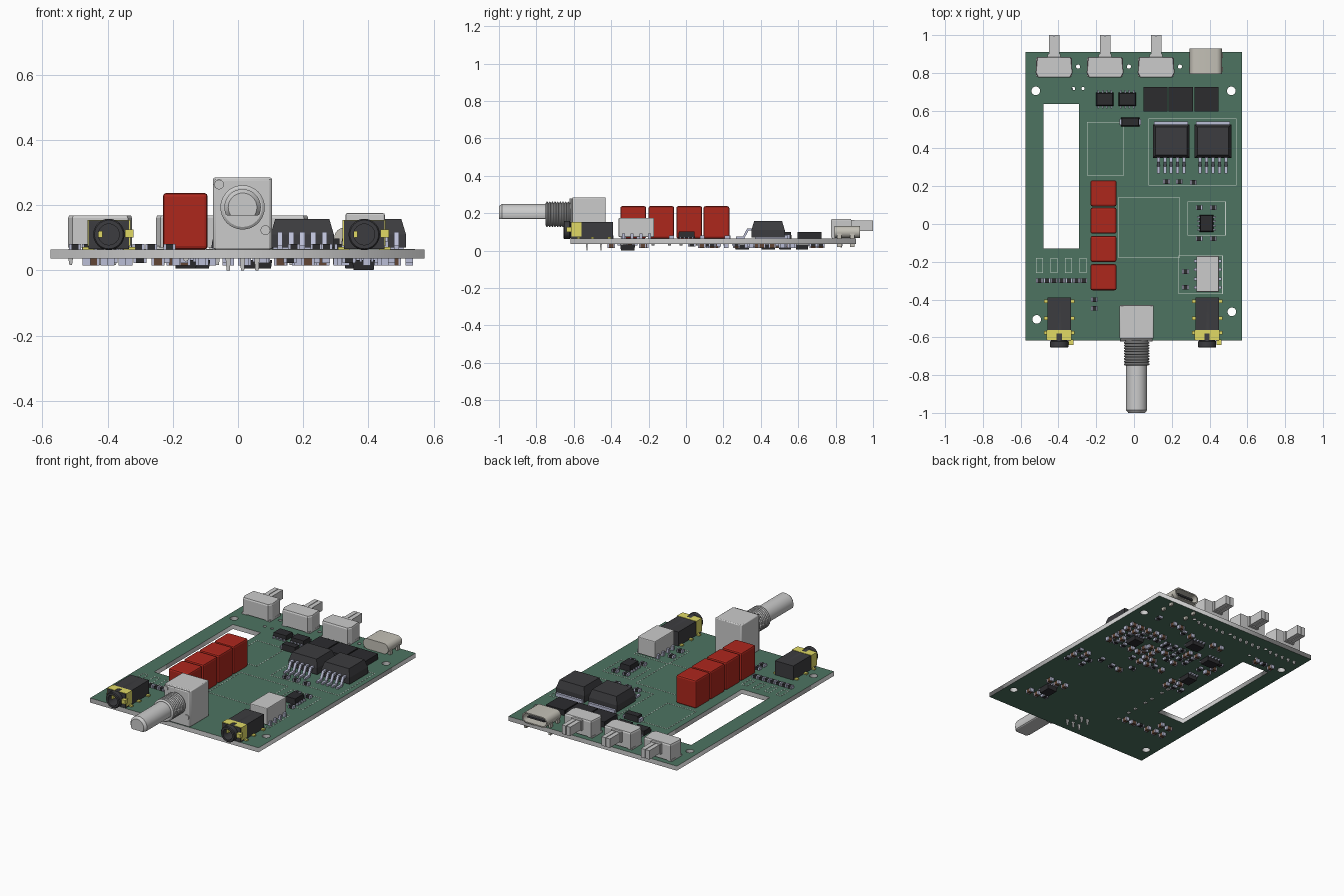
import bpy, bmesh, math, random

if "Cube" in bpy.data.objects:
    bpy.data.objects.remove(bpy.data.objects["Cube"])
random.seed(4)
TOP, BOT = 0.064, 0.036
COL = dict(red=(.42, .02, .012), black=(.025, .025, .028), dark=(.045, .045, .05), yellow=(.75, .7, .13),
           lead=(.5, .52, .68), brown=(.12, .06, .035), silk=(.6, .66, .62), green=(.075, .175, .12),
           beige=(.55, .53, .47))
MATS, PARTS = {}, {}


def mat(c):
    if c not in MATS:
        MATS[c] = bpy.data.materials.new(c)
        MATS[c].diffuse_color = (*COL[c], 1)
    return MATS[c]


def loft(part, rings):
    # skin successive rings of points and cap both ends
    bm = PARTS.setdefault(part, bmesh.new())
    vs = [[bm.verts.new(p) for p in r] for r in rings]
    n = len(vs[0])
    fs = [bm.faces.new(vs[0]), bm.faces.new(vs[-1])]
    for a, b in zip(vs, vs[1:]):
        fs += [bm.faces.new((a[i], a[(i + 1) % n], b[(i + 1) % n], b[i])) for i in range(n)]
    bmesh.ops.recalc_face_normals(bm, faces=fs)


def rect(x0, x1, y0, y1, z):
    return [(x0, y0, z), (x1, y0, z), (x1, y1, z), (x0, y1, z)]


def box(part, x0, x1, y0, y1, z0, z1, i=0):
    loft(part, [rect(x0, x1, y0, y1, z0), rect(x0 + i, x1 - i, y0 + i, y1 - i, z1)])


def circ(cx, cz, r, y, flat=-9, n=32):
    a = [2 * math.pi * k / n for k in range(n)]
    return [(cx + r * math.cos(t), y, cz + max(r * math.sin(t), flat)) for t in a]


def square(cx, cz, hx, hz, y, n=32):
    out = []
    for k in range(n):
        c, s = math.cos(2 * math.pi * k / n), math.sin(2 * math.pi * k / n)
        m = max(abs(c), abs(s))
        out.append((cx + hx * c / m, y, cz + hz * s / m))
    return out


def stadium(cx, cz, hw, r, y):
    return [(cx + math.copysign(hw - r, p[0]) + p[0], y, cz + p[2])
            for p in circ(0, 0, r, 0, n=30)]


def surf(side):
    return TOP if side > 0 else BOT


def chip(cx, cy, side=1, along_x=True, kind="black", l=.036, w=.026, h=.017):
    # small two-terminal component
    z = surf(side)
    for name, a, b in ((kind, -.3, .3), ("lead", -.5, -.3), ("lead", .3, .5)):
        g = 0 if name == "lead" else .001
        u, v = ((a * l, b * l), (-w / 2 + g, w / 2 - g))
        if not along_x:
            u, v = v, u
        box(("upper_" if side > 0 else "lower_") + "chip_" + name,
            cx + u[0], cx + u[1], cy + v[0], cy + v[1], z, z + side * (h - g))


def ic(cx, cy, w, d, side=1, pins_y=True, h=.03, n=4):
    # small outline package with two rows of leads
    z = surf(side)
    box("ic_bodies_black", cx - w / 2, cx + w / 2, cy - d / 2, cy + d / 2, z + side * .004, z + side * h, .004)
    for k in range(n):
        for s in (-1, 1):
            t = ((k + .5) / n - .5) * (w if pins_y else d)
            o = s * ((d if pins_y else w) / 2 + .005)
            px, py = (cx + t, cy + o) if pins_y else (cx + o, cy + t)
            a, b = (.004, .009) if pins_y else (.009, .004)
            box("ic_leads_lead", px - a, px + a, py - b, py + b, z, z + side * .01)


def frame(x0, x1, y0, y1, t=.003):
    # printed outline on the board
    for r in ((x0, x1, y0, y0 + t), (x0, x1, y1 - t, y1), (x0, x0 + t, y0, y1), (x1 - t, x1, y0, y1)):
        box("printed_outlines_silk", *r, TOP - .001, TOP + .001)


# circuit board with slot and holes
cu = bpy.data.curves.new("board", "CURVE")
cu.dimensions, cu.fill_mode, cu.extrude = "2D", "BOTH", (TOP - BOT) / 2
loops = [rect(-.575, .572, -.617, .91, 0), rect(-.48, -.29, -.13, .635, 0)]
holes = [(-.52, .705, .023), (.515, .705, .023), (-.515, -.505, .023), (.518, -.465, .023), (-.32, .717, .009),
         (-.27, .717, .009), (-.296, .833, .011), (-.027, .833, .011), (.243, .833, .011)]
loops += [[(x + p[0], y + p[2], 0) for p in circ(0, 0, r, 0, n=24)] for x, y, r in holes]
for pts in loops:
    s = cu.splines.new("POLY")
    s.points.add(len(pts) - 1)
    for p, q in zip(s.points, pts):
        p.co = (*q, 1)
    s.use_cyclic_u = True
tmp = bpy.data.objects.new("tmp", cu)
bpy.context.collection.objects.link(tmp)
me = bpy.data.meshes.new_from_object(tmp.evaluated_get(bpy.context.evaluated_depsgraph_get()))
bpy.data.objects.remove(tmp)
board = bpy.data.objects.new("circuit_board", me)
board.location.z = (TOP + BOT) / 2
bpy.context.collection.objects.link(board)
me.materials.clear()
me.materials.append(mat("green"))
me.materials.append(None)
for f in me.polygons:
    f.material_index = 0 if abs(f.normal.z) > .5 else 1

# film capacitors and their pins
for y in (.1625, .0175, -.132, -.282):
    box("film_capacitors_red", -.23, -.093, y - .069, y + .069, TOP, .237)
    for dy in (-.045, .045):
        loft("solder_pins", [circ(-.16, BOT, .009, y + dy - .008, n=8), circ(-.16, BOT, .009, y + dy + .008, n=8)])

# volume control: body, threaded bush, D-shaped shaft
px, pz = .014, .193
box("volume_body", -.076, .104, -.607, -.43, TOP, .284)
box("volume_body", -.072, .100, -.617, -.607, TOP, .28)
for dx, dz in ((-.072, .07), (.07, -.07)):
    loft("volume_rivets", [circ(px + dx, pz + dz, .015, y, n=16) for y in (-.61, -.622)])
th = [circ(px, pz, .06, -.61)]
for k in range(9):
    y = -.622 - k * .0142
    th += [circ(px, pz, .06, y), circ(px, pz, .068, y - .005), circ(px, pz, .068, y - .009)]
loft("volume_thread", th + [circ(px, pz, .06, -.75)])
loft("volume_shaft", [circ(px, pz, r, y, -.025) for r, y in ((.056, -.745), (.056, -.985), (.044, -1))])
for x in (-.03, .014, .058):
    for y in (-.53, -.455):
        box("volume_pins", x - .008, x + .008, y - .005, y + .005, BOT, 0, .003)

# audio jacks
for cx in (-.396, .387):
    loft("jack_bodies_dark", [square(cx, .1085, .062, .0435, -.39), square(cx, .1085, .062, .0435, -.617),
         circ(cx, .11, .043, -.618), circ(cx, .11, .048, -.622), circ(cx, .11, .048, -.65), circ(cx, .11, .044, -.655),
         circ(cx, .11, .032, -.655), circ(cx, .11, .032, -.45)])
    for a, b in ((-.064, -.014), (.014, .064)):
        box("jack_straps_yellow", cx + a, cx + b, -.613, -.56, .148, .154)
    box("jack_straps_yellow", cx - .03, cx + .03, -.58, -.56, .148, .154)
    for s in (-1, 1):
        x = cx + s * .063
        box("jack_straps_yellow", x - .003, x + .003, -.613, -.56, .075, .154)
        box("jack_straps_yellow", x - .013, x + .013, -.64, -.612, .1, .125) if s > 0 else None
        for y in (-.41, -.5, -.575):
            box("jack_terminals_yellow", x - .018, x + .018, y - .009, y + .009, TOP, .072)
    box("jack_contacts_yellow", cx - .033, cx - .02, -.62, -.56, .1, .12)

# slide switches
for cx in (-.423, -.153, .117):
    out = [(-.09, .885), (-.098, .8), (-.085, .775), (.085, .775), (.098, .8), (.09, .885)]
    loft("switch_bodies", [[(cx + x, y, z) for x, y in out] for z in (.07, .16)] +
         [[(cx + x * .97, .83 + (y - .83) * .93, .168) for x, y in out]])
    for s in (-1, 1):
        box("switch_feet", cx + s * .08 - .015, cx + s * .08 + .015, .78, .88, TOP, .075)
    box("switch_knobs", cx - .034, cx + .034, .87, .9, .1, .163)
    box("switch_knobs", cx - .028, cx - .002, .88, 1, .105, .16)
    box("switch_knobs", cx + .002, cx + .028, .88, 1, .105, .16)
    box("switch_knobs", cx - .02, cx + .02, .88, .992, .109, .156)
    for dx in (-.09, -.045, 0, .045, .09):
        box("switch_pins", cx + dx - .007, cx + dx + .007, .823, .837, BOT, .016, .003)

# charging socket: hollow rounded shell with tongue
loft("charging_socket_beige", [stadium(.381, .099, .086, .032, y) for y in (.795, .93)] +
     [stadium(.381, .099, .078, .025, y) for y in (.93, .82)])
box("socket_tongue_dark", .325, .437, .82, .915, .094, .104)
for x in (.298, .464):
    for y in (.82, .89):
        box("socket_feet_beige", x - .007, x + .007, y - .012, y + .012, .018, .09)

# power regulators: tapered body, metal tab, bent legs
for cx in (.197, .418):
    box("regulator_bodies_dark", cx - .097, cx + .097, .35, .528, .07, .11)
    box("regulator_bodies_dark", cx - .097, cx + .097, .35, .528, .11, .157, .014)
    box("regulator_tabs_lead", cx - .09, cx + .09, .37, .542, TOP, .084)
    side = [(.355, .118), (.327, .118), (.305, .076), (.268, .076), (.268, .065), (.312, .065), (.334, .107), (.355, .107)]
    for k in range(-2, 3):
        x = cx + k * .034
        loft("regulator_legs_lead", [[(x + e, y, z) for y, z in side] for e in (-.008, .008)])

# flat power inductors
for cx in (.113, .2475, .383):
    box("inductors_black", cx - .064, cx + .064, .595, .725, TOP, .098)

# relay
box("relay", .33, .45, -.36, -.17, .072, .175)
for y in (-.335, -.29, -.24, -.195):
    for x in (.33, .45):
        box("relay_leads_lead", x - .012, x + .012, y - .008, y + .008, TOP, .09)

# top-side chips and small components
ic(-.155, .66, .092, .07)
ic(-.036, .66, .092, .07)
ic(.384, .003, .072, .09, pins_y=False, h=.038)
box("diode_black", -.068, .028, .517, .565, TOP, .1, .004)
for x in (-.07, .03):
    box("diode_ends_lead", x - .008, x + .008, .525, .557, TOP, .085)
for k in range(7):
    chip(-.5 + k * .039, -.3)
for x, y in ((.345, .087), (.42, .087), (.345, -.077), (.42, -.077), (.172, .224), (.24, .224), (.314, .22),
             (.272, -.252), (.272, -.335), (-.21, -.4), (-.21, -.447)):
    chip(x, y, kind="black")

# printed outlines
for f in ((.077, .542, .204, .558), (.284, .486, -.062, .12), (.236, .47, -.37, -.166), (-.25, -.053, .257, .54),
          (-.082, .242, -.18, .143)):
    frame(*f)
for k in range(4):
    frame(-.52 + k * .077, -.482 + k * .077, -.26, -.18)

# underside chips, terminals and clusters of small components
ic(.385, -.312, .07, .08, -1, h=.035)
ic(.06, .62, .09, .07, -1)
ic(-.13, .53, .09, .07, -1)
ic(.36, .44, .07, .08, -1)
ic(-.16, .3, .07, .08, -1)
for x0, y0, nx, ny in ((.26, .35, 5, 5), (.02, .27, 5, 5), (-.2, .42, 4, 3), (.36, .03, 4, 3), (.02, .52, 4, 1), (-.08, .68, 6, 1),
                       (.33, -.23, 3, 1), (.34, -.4, 3, 1), (-.52, -.3, 7, 1), (-.5, -.22, 3, 1), (.25, .72, 4, 1),
                       (-.22, .16, 3, 3), (-.5, .7, 4, 1), (.16, .12, 3, 2)):
    for i in range(nx):
        for j in range(ny):
            x, y = x0 + i * .055, y0 + j * .055
            near = any(abs(x - a) < .065 and abs(y - b) < .07 for a, b in
                       ((.385, -.312), (.06, .62), (-.13, .53), (.36, .44), (-.16, .3), (-.52, .705), (.515, .705)))
            if not near and random.random() < .88:
                brown = random.random() < .5
                chip(x, y, -1, random.random() < .4, "brown" if brown else "black", .04, .024, .022 if brown else .014)

# turn the collected parts into objects
for name, bm in PARTS.items():
    me = bpy.data.meshes.new(name)
    bm.to_mesh(me)
    bm.free()
    ob = bpy.data.objects.new(name, me)
    bpy.context.collection.objects.link(ob)
    c = name.split("_")[-1]
    if c in COL:
        me.materials.append(mat(c))
    if name.split("_")[0] in ("film", "relay") and "leads" not in name or name == "volume_body":
        b = ob.modifiers.new("soft_edges", "BEVEL")
        b.width, b.segments = (.01 if "film" in name else .005), 2
    if name.startswith(("volume", "jack_bod", "charging")):
        bpy.ops.object.select_all(action="DESELECT")
        ob.select_set(True)
        bpy.context.view_layer.objects.active = ob
        bpy.ops.object.shade_smooth_by_angle(angle=math.radians(30))

for m in bpy.data.materials:
    if m.users and not m.is_grease_pencil:
        m.use_nodes = True
        m.node_tree.nodes["Principled BSDF"].inputs["Base Color"].default_value = m.diffuse_color
